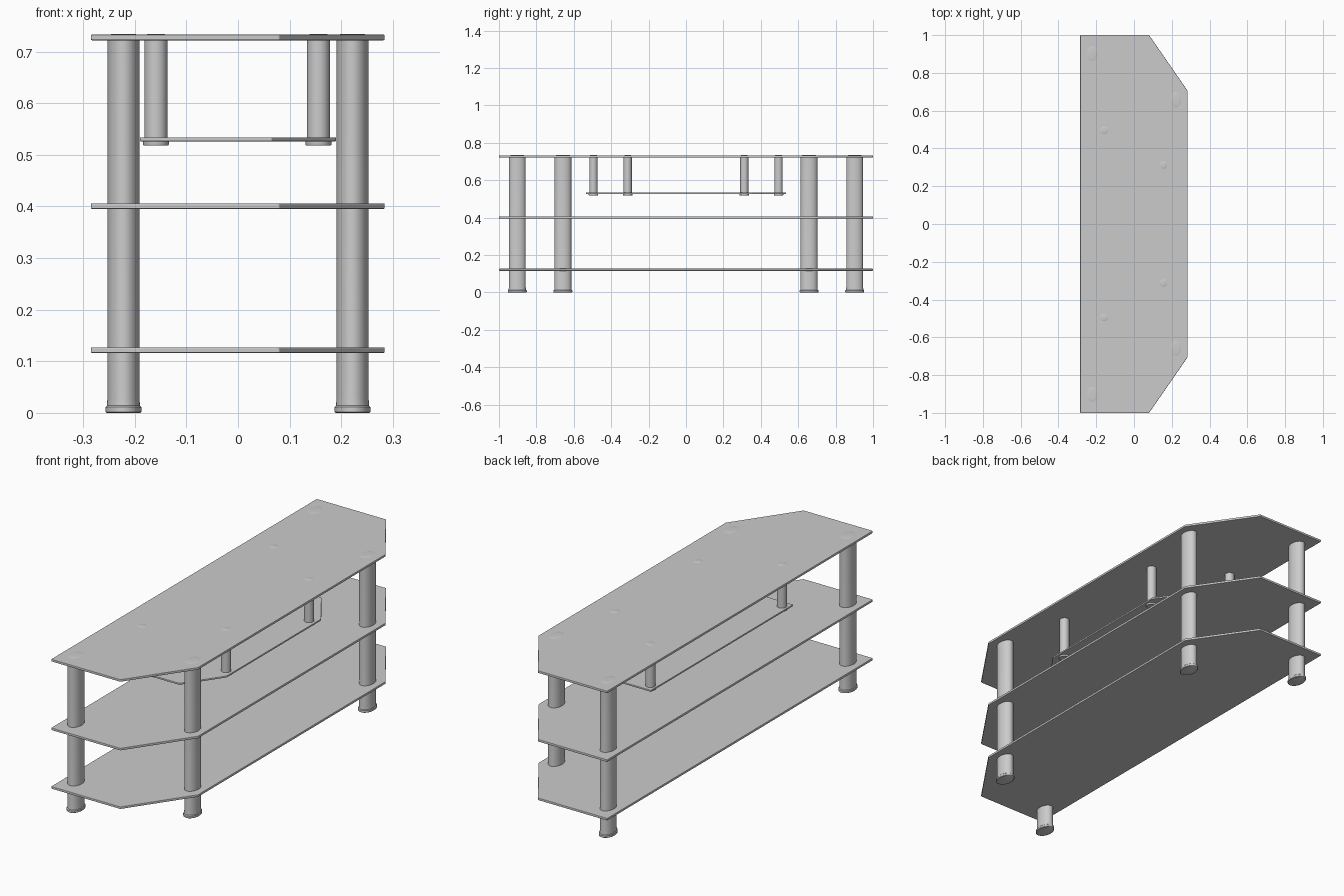
import bpy
import bmesh
import math

cube = bpy.data.objects.get("Cube")
if cube:
    bpy.data.objects.remove(cube, do_unlink=True)

grey = bpy.data.materials.new("satin_grey")
grey.use_nodes = True
colour = (0.6, 0.6, 0.6, 1)
grey.diffuse_color = colour
grey.node_tree.nodes["Principled BSDF"].inputs["Base Color"].default_value = colour


def finish(name, bm):
    bmesh.ops.recalc_face_normals(bm, faces=bm.faces)
    mesh = bpy.data.meshes.new(name)
    bm.to_mesh(mesh)
    bm.free()
    mesh.materials.append(grey)
    obj = bpy.data.objects.new(name, mesh)
    bpy.context.collection.objects.link(obj)
    return obj


def shelf(name, outline, z, thick):
    """Flat board from a half outline mirrored across y, with softened edges."""
    bm = bmesh.new()
    points = outline + [(x, -y) for x, y in reversed(outline)]
    base = bm.faces.new([bm.verts.new((x, y, z)) for x, y in points])
    top = bmesh.ops.extrude_face_region(bm, geom=[base])["geom"]
    bmesh.ops.translate(bm, vec=(0, 0, thick),
                        verts=[v for v in top if isinstance(v, bmesh.types.BMVert)])
    obj = finish(name, bm)
    bevel = obj.modifiers.new("soft_edge", "BEVEL")
    bevel.width = thick * 0.2
    bevel.segments = 2


def turned(name, profile, x, y, stretch, sides=40):
    """Lathe a (radius, height) profile into an oval column."""
    bm = bmesh.new()
    rings = []
    for r, z in profile:
        rings.append([bm.verts.new((x + r * math.cos(a), y + r * stretch * math.sin(a), z))
                      for a in (2 * math.pi * i / sides for i in range(sides))])
    for low, high in zip(rings, rings[1:]):
        for i in range(sides):
            j = (i + 1) % sides
            bm.faces.new((low[i], low[j], high[j], high[i]))
    bm.faces.new(rings[0])
    bm.faces.new(rings[-1])
    obj = finish(name, bm)
    bpy.ops.object.select_all(action="DESELECT")
    obj.select_set(True)
    bpy.context.view_layer.objects.active = obj
    bpy.ops.object.shade_smooth_by_angle(angle=math.radians(35))


# Three full-length shelves with clipped front corners
board = [(-0.285, 1.0), (0.08, 1.0), (0.284, 0.705)]
for name, z in (("bottom_shelf", 0.116), ("middle_shelf", 0.395), ("top_shelf", 0.722)):
    shelf(name, board, z, 0.011)

# Small shelf hung below the top
shelf("hanging_shelf", [(-0.19, 0.535), (0.065, 0.535), (0.19, 0.355)], 0.526, 0.008)

# Columns with stepped feet, and the posts that carry the hanging shelf
leg = [(0.033, 0), (0.035, 0.002), (0.035, 0.011), (0.032, 0.014),
       (0.031, 0.03), (0.031, 0.723)]
post = [(0.024, 0.518), (0.025, 0.52), (0.025, 0.526), (0.022, 0.527), (0.022, 0.723)]
cap = [(1, 0.732), (0.85, 0.7335), (0.5, 0.7345)]
supports = (
    ("back_leg", leg, -0.222, 0.902, 1.45),
    ("front_leg", leg, 0.222, 0.658, 1.45),
    ("back_post", post, -0.159, 0.495, 1.0),
    ("front_post", post, 0.156, 0.312, 1.0),
)
for name, profile, x, y, stretch in supports:
    for side, sign in (("left", 1), ("right", -1)):
        turned(f"{side}_{name}", profile, x, sign * y, stretch)
        # Low raised spot on the top above each support
        radius = profile[-1][0]
        turned(f"{side}_{name}_cap", [(r * radius, z) for r, z in cap], x, sign * y, stretch)
